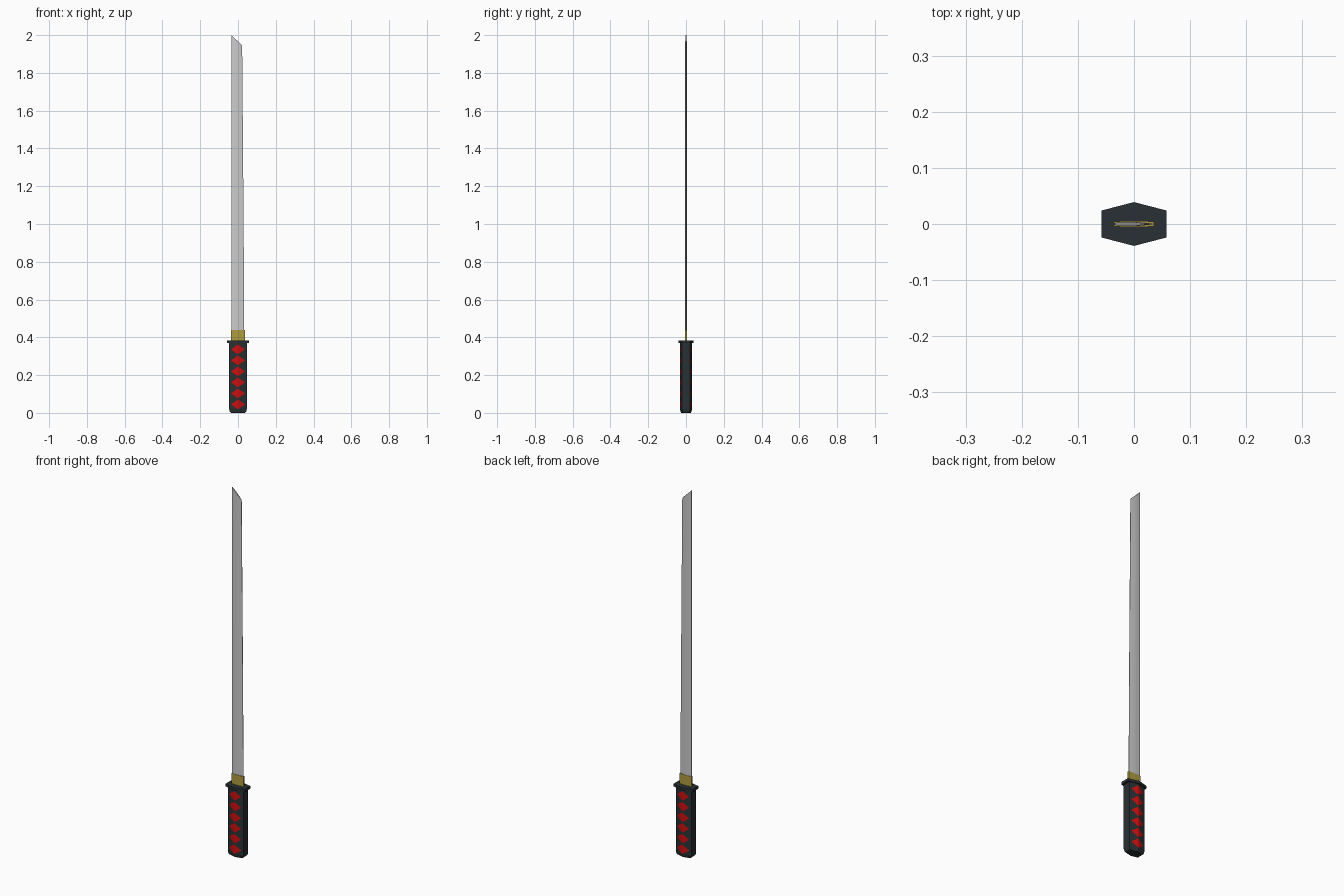
import bpy, bmesh, math

if "Cube" in bpy.data.objects:
    bpy.data.objects.remove(bpy.data.objects["Cube"])


def material(name, rgb):
    m = bpy.data.materials.new(name)
    m.diffuse_color = (*rgb, 1)
    m.use_nodes = True
    m.node_tree.nodes["Principled BSDF"].inputs["Base Color"].default_value = m.diffuse_color
    return m


black = material("black", (0.022, 0.03, 0.033))
red = material("red", (0.6, 0.005, 0.005))
gold = material("gold", (0.42, 0.33, 0.05))


def finish(bm, name, mat=None):
    bmesh.ops.recalc_face_normals(bm, faces=bm.faces)
    mesh = bpy.data.meshes.new(name)
    bm.to_mesh(mesh)
    bm.free()
    ob = bpy.data.objects.new(name, mesh)
    bpy.context.collection.objects.link(ob)
    if mat:
        mesh.materials.append(mat)
    return ob


def loft(name, rings, mat=None):
    """Skin a stack of equal-sized rings and cap both ends."""
    bm = bmesh.new()
    vs = [[bm.verts.new(p) for p in ring] for ring in rings]
    n = len(vs[0])
    for a, b in zip(vs, vs[1:]):
        for i in range(n):
            j = (i + 1) % n
            bm.faces.new((a[i], a[j], b[j], b[i]))
    bm.faces.new(vs[0][::-1])
    bm.faces.new(vs[-1])
    return finish(bm, name, mat)


def hexagon(hx, hy, side, z):
    """Six-sided section with ridges at front and back."""
    return [(0, -hy, z), (hx, -side, z), (hx, side, z),
            (0, hy, z), (-hx, side, z), (-hx, -side, z)]


HX, HY, SIDE = 0.047, 0.032, 0.021

# Handle with a rounded pommel
loft("handle", [hexagon(HX * s, HY * s, SIDE * s, z) for s, z in
                ((0.78, 0), (0.92, 0.006), (1, 0.02), (1, 0.372))], black)

# Red diamond inlays folded over the front and back ridges
bm = bmesh.new()
W, H, LIFT = 0.037, 0.026, 0.0008
slope_y = HY - (HY - SIDE) * W / HX + LIFT
for i in range(6):
    z = 0.045 + i * 0.0582
    for s in (-1, 1):
        top = bm.verts.new((0, s * (HY + LIFT), z + H))
        low = bm.verts.new((0, s * (HY + LIFT), z - H))
        for side in (-1, 1):
            tip = bm.verts.new((side * W, s * slope_y, z))
            f = bm.faces.new((top, low, tip))
            f.normal_update()
            if f.normal.y * s < 0:
                f.normal_flip()
mesh = bpy.data.meshes.new("handle_diamonds")
bm.to_mesh(mesh)
bm.free()
diamonds = bpy.data.objects.new("handle_diamonds", mesh)
bpy.context.collection.objects.link(diamonds)
mesh.materials.append(red)

# Guard
loft("guard", [hexagon(0.058, 0.039, 0.024, z) for z in (0.37, 0.384)], black)

# Collar at the blade root
loft("collar", [hexagon(0.036, 0.0058, 0.0045, z) for z in (0.384, 0.44)], gold)

# Blade: straight spine, gently curved edge, slanted tip
SPINE = -0.0345
rings = []
for i in range(9):
    t = i / 8
    edge = 0.033 - 0.011 * t ** 1.2
    ring = []
    for u, y in ((0, -0.002), (0.3, -0.0036), (0.55, -0.004), (1, -0.0008),
                 (1, 0.0008), (0.55, 0.004), (0.3, 0.0036), (0, 0.002)):
        z = 0.43 + t * (1.57 - 0.055 * u)
        ring.append((SPINE + (edge - SPINE) * u, y, z))
    rings.append(ring)
blade = loft("blade", rings)
bpy.context.view_layer.objects.active = blade
blade.select_set(True)
bpy.ops.object.shade_smooth_by_angle(angle=math.radians(30))
